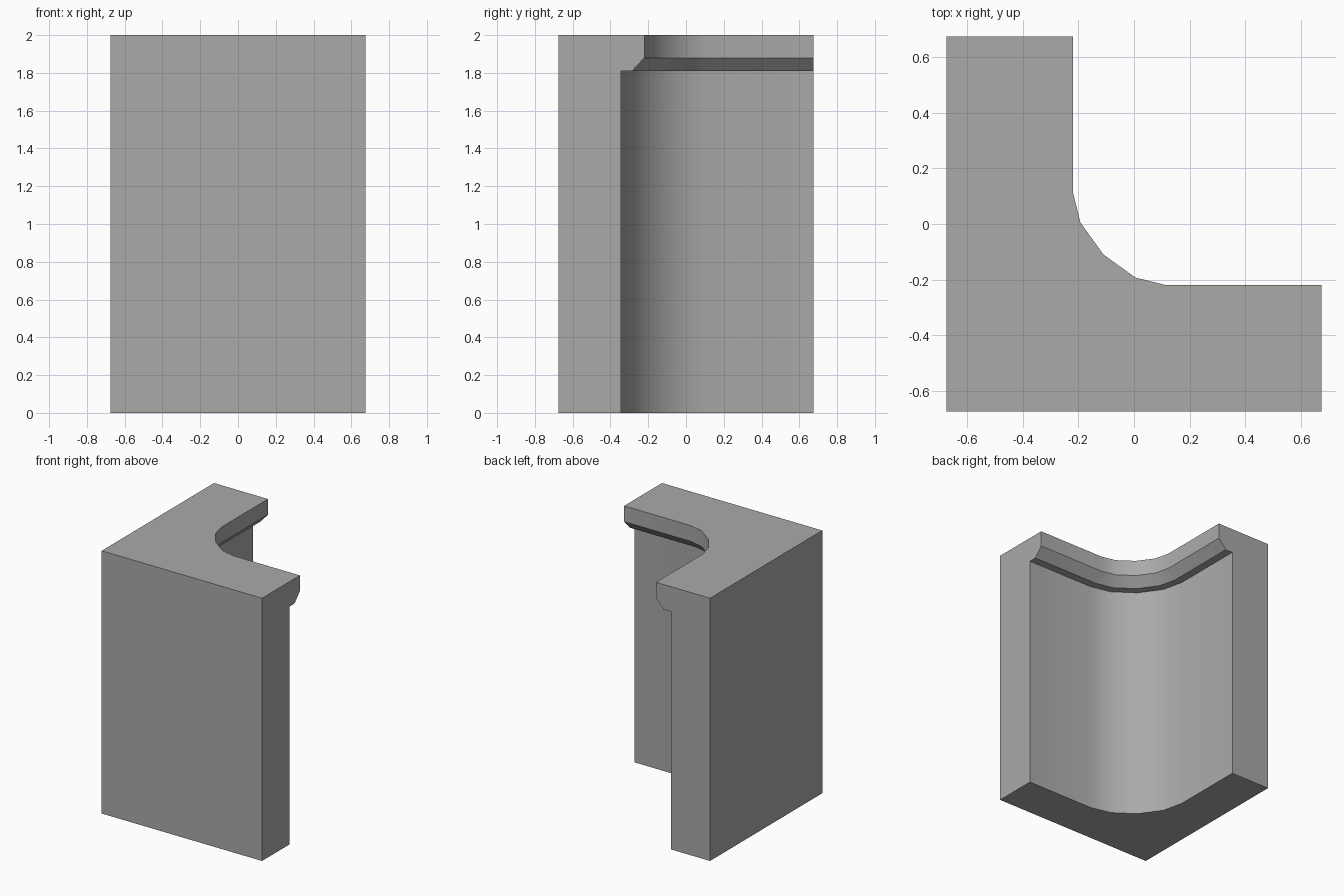
import bpy, bmesh, math

if "Cube" in bpy.data.objects:
    bpy.data.objects.remove(bpy.data.objects["Cube"], do_unlink=True)

HALF = 0.675      # outer half width
HEIGHT = 2.0

# Inner path of the rim: point and the direction (degrees) it faces into the wall
half_path = [(HALF, -0.22, 270), (0.115, -0.22, 270), (0.005, -0.193, 247.5)]
mirrored = [(y, x, 450 - a) for x, y, a in reversed(half_path)]
path = half_path + [(-0.11, -0.11, 225)] + mirrored

# Inner wall profile: setback from the rim, height
profile = [(0.125, 0), (0.125, 1.81), (0.065, 1.81), (0, 1.88), (0, HEIGHT)]


def section(bm, index):
    """One closed cross-section of the wall with its overhanging rim."""
    x, y, angle = path[index]
    dx, dy = math.cos(math.radians(angle)), math.sin(math.radians(angle))
    # All bend sections share the single square outer corner
    ox = HALF if index == 0 else -HALF
    oy = HALF if index == len(path) - 1 else -HALF
    points = [(ox, oy, 0)]
    points += [(x + dx * s, y + dy * s, z) for s, z in profile]
    points.append((ox, oy, HEIGHT))
    return [bm.verts.new(p) for p in points]


# Corner wall: loft the section around the bend
bm = bmesh.new()
sections = [section(bm, i) for i in range(len(path))]
for a, b in zip(sections, sections[1:]):
    for i in range(len(a)):
        j = (i + 1) % len(a)
        bm.faces.new((a[i], a[j], b[j], b[i]))

# Flat wall ends
bm.faces.new(sections[0])
bm.faces.new(sections[-1])

# Join the shared outer corner and merge the flat top and bottom
bmesh.ops.remove_doubles(bm, verts=bm.verts[:], dist=0.0005)
bmesh.ops.dissolve_limit(bm, angle_limit=math.radians(0.5),
                         verts=bm.verts[:], edges=bm.edges[:])
bmesh.ops.recalc_face_normals(bm, faces=bm.faces[:])

mesh = bpy.data.meshes.new("corner_wall")
bm.to_mesh(mesh)
bm.free()
wall = bpy.data.objects.new("corner_wall", mesh)
bpy.context.collection.objects.link(wall)

# Stone grey
colour = (0.40, 0.40, 0.39, 1)
stone = bpy.data.materials.new("stone_grey")
stone.use_nodes = True
stone.diffuse_color = colour
for node in stone.node_tree.nodes:
    if node.type == 'BSDF_PRINCIPLED':
        node.inputs["Base Color"].default_value = colour
mesh.materials.append(stone)

# Smooth bend, sharp rim edges
bpy.ops.object.select_all(action='DESELECT')
wall.select_set(True)
bpy.context.view_layer.objects.active = wall
bpy.ops.object.shade_smooth_by_angle(angle=math.radians(30))
